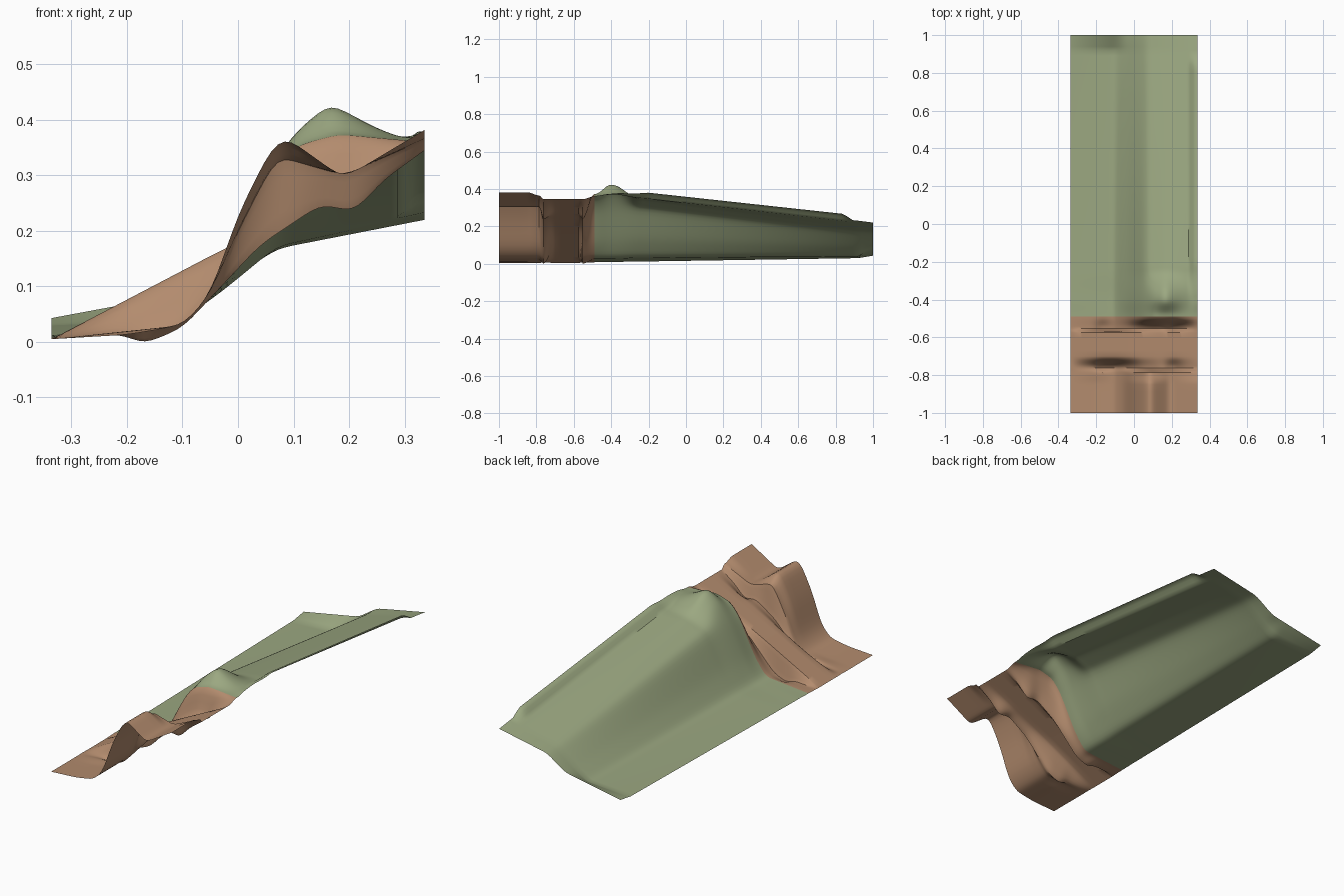
import bpy
import bmesh
import math

cube = bpy.data.objects.get("Cube")
if cube:
    bpy.data.objects.remove(cube, do_unlink=True)


def make_material(name, colour):
    mat = bpy.data.materials.new(name)
    mat.use_nodes = True
    mat.diffuse_color = (*colour, 1)
    mat.node_tree.nodes["Principled BSDF"].inputs["Base Color"].default_value = (*colour, 1)
    return mat


grass = make_material("grass green", (0.33, 0.39, 0.22))
earth = make_material("earth brown", (0.45, 0.26, 0.155))

HALF = 0.336
COLUMNS = 56

# Cross-sections as (x, z) profiles, from the low bank up to the high edge
far_edge = [(-HALF, .043), (-.03, .1), (.07, .168), (HALF, .22)]
far_bank = [(-HALF, .03), (-.1, .04), (-.03, .09), (.07, .172), (HALF, .23)]
bank = [(-HALF, .012), (-.1, .034), (-.03, .13), (.06, .3), (.17, .34), (HALF, .355)]
knoll = [(-HALF, .01), (-.1, .03), (-.04, .12), (.05, .3), (.1, .375),
         (.165, .43), (.25, .385), (.3, .366), (HALF, .374)]
bank_end = [(-HALF, .008), (-.1, .03), (-.04, .11), (.05, .29), (.1, .352),
            (.18, .374), (HALF, .36)]
ditch = [(-HALF, .006), (-.21, .014), (-.17, -.004), (-.1, .025), (.04, .175),
         (.1, .215), (.15, .248), (.21, .234), (.26, .29), (HALF, .345)]
ramp = [(-HALF, .005), (-.04, .16), (HALF, .345)]
front_bank = [(-HALF, .005), (-.2, .013), (-.1, .03), (-.05, .085), (.0, .23),
              (.06, .35), (.085, .37), (.19, .295), (HALF, .382)]
shoulder = [(-HALF, .005), (-.1, .03), (-.05, .085), (.0, .2), (.07, .335),
            (.19, .3), (HALF, .365)]


def sample(points):
    """Evenly spaced heights along a profile, rounded off at its corners."""
    heights = []
    for i in range(COLUMNS + 1):
        x = -HALF + 2 * HALF * i / COLUMNS
        for (xa, za), (xb, zb) in zip(points, points[1:]):
            if x <= xb + 1e-6:
                heights.append(za + (zb - za) * (x - xa) / (xb - xa))
                break
    for _ in range(3):
        inner = [(a + 2 * b + c) / 4 for a, b, c in zip(heights, heights[1:], heights[2:])]
        heights = [heights[0], *inner, heights[-1]]
    return heights


def lip(x, y):
    """Narrow raised rim along the high edge."""
    if not -.4 < y < .88:
        return 0
    fade = min(1, (y + .4) / .2, (.88 - y) / .03)
    return .028 * fade * max(0, min(1, (x - .29) / .03))


def loft(name, stations, mat):
    """Sheet through stations (y, profile, rows leading to the next, eased)."""
    rows = []
    for (ya, pa, steps, eased), (yb, pb, _, _) in zip(stations, stations[1:]):
        za, zb = sample(pa), sample(pb)
        for s in range(steps):
            t = s / steps
            f = (1 - math.cos(math.pi * t)) / 2 if eased else t
            rows.append((ya + (yb - ya) * t, [a + (b - a) * f for a, b in zip(za, zb)]))
    rows.append((stations[-1][0], sample(stations[-1][1])))
    bm = bmesh.new()
    grid = []
    for y, heights in rows:
        line = []
        for i, z in enumerate(heights):
            x = -HALF + 2 * HALF * i / COLUMNS
            line.append(bm.verts.new((x, y, max(0, z + lip(x, y)))))
        grid.append(line)
    for a, b in zip(grid, grid[1:]):
        for i in range(COLUMNS):
            bm.faces.new((a[i], b[i], b[i + 1], a[i + 1]))
    mesh = bpy.data.meshes.new(name)
    bm.to_mesh(mesh)
    bm.free()
    mesh.materials.append(mat)
    obj = bpy.data.objects.new(name, mesh)
    bpy.context.collection.objects.link(obj)
    bpy.ops.object.select_all(action="DESELECT")
    obj.select_set(True)
    bpy.context.view_layer.objects.active = obj
    bpy.ops.object.shade_smooth_by_angle(angle=math.radians(35))
    return obj


# Long grassy bank with a knoll beside the cutting
loft("grass_bank", [(1, far_edge, 4, False), (.92, far_bank, 40, False),
                    (-.23, bank, 10, True), (-.4, knoll, 7, True),
                    (-.49, bank_end, 1, True)], grass)

# Bare earth cutting: straight ramp between two ditches, then the front bank
loft("earth_cutting", [(-.49, bank_end, 6, True), (-.553, ditch, 3, True),
                       (-.575, ramp, 4, False), (-.7, ramp, 6, True),
                       (-.762, ditch, 3, True), (-.785, shoulder, 5, True),
                       (-.85, front_bank, 4, False), (-1, front_bank, 1, False)], earth)
